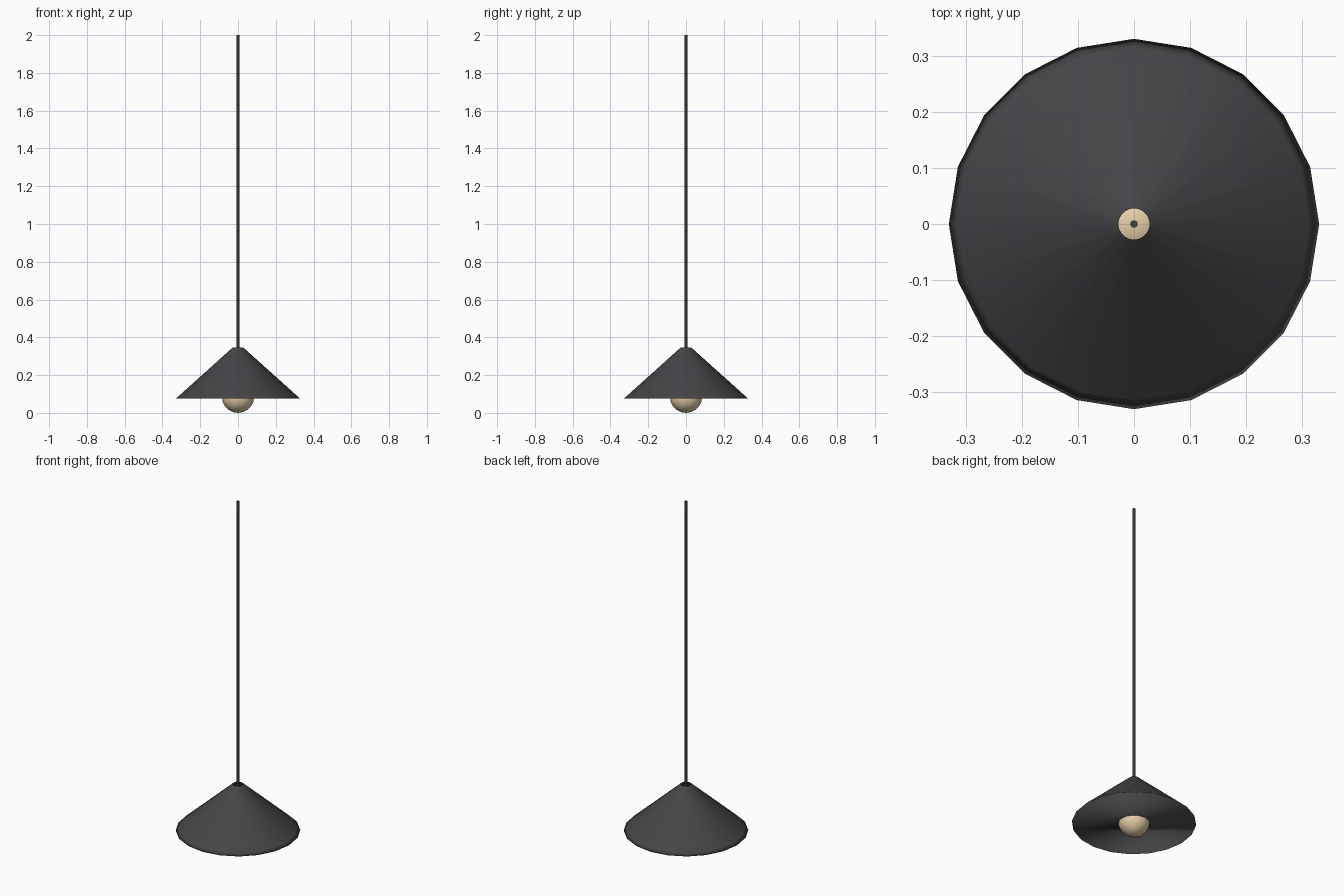
import bpy, bmesh, math

if "Cube" in bpy.data.objects:
    bpy.data.objects.remove(bpy.data.objects["Cube"])

def material(name, colour):
    m = bpy.data.materials.new(name)
    m.diffuse_color = colour
    m.use_nodes = True
    m.node_tree.nodes["Principled BSDF"].inputs["Base Color"].default_value = m.diffuse_color
    return m

dark = material("charcoal", (0.06, 0.06, 0.065, 1))
warm = material("warm_glass", (0.80, 0.62, 0.40, 1))

def finish(name, bm, mat):
    for f in bm.faces:
        f.smooth = True
    bmesh.ops.recalc_face_normals(bm, faces=bm.faces)
    me = bpy.data.meshes.new(name)
    bm.to_mesh(me)
    bm.free()
    me.materials.append(mat)
    ob = bpy.data.objects.new(name, me)
    bpy.context.collection.objects.link(ob)
    return ob

def revolve(name, profile, sides, mat, cap_first=False, cap_last=False):
    bm = bmesh.new()
    rings = []
    for r, z in profile:
        rings.append([bm.verts.new((r * math.cos(2 * math.pi * i / sides),
                                    r * math.sin(2 * math.pi * i / sides), z))
                      for i in range(sides)])
    for a, b in zip(rings, rings[1:]):
        for i in range(sides):
            j = (i + 1) % sides
            bm.faces.new((a[i], a[j], b[j], b[i]))
    if cap_first:
        bm.faces.new(rings[0][::-1])
    if cap_last:
        bm.faces.new(rings[-1])
    return finish(name, bm, mat)

# conical shade: closed underneath, open at the top, narrow band at the rim
revolve("shade", [(0.33, 0.075), (0.313, 0.090), (0.028, 0.346)], 20, dark, cap_first=True)

# hanging cord down to the bulb
cord = revolve("cord", [(0.0068, 0.165), (0.0068, 2.0)], 8, dark, True, True)
for f in cord.data.polygons:
    f.use_smooth = len(f.vertices) == 4

# round bulb poking through the underside
bm = bmesh.new()
bmesh.ops.create_uvsphere(bm, u_segments=16, v_segments=10, radius=0.085)
bmesh.ops.translate(bm, verts=bm.verts, vec=(0, 0, 0.085))
finish("bulb", bm, warm)
